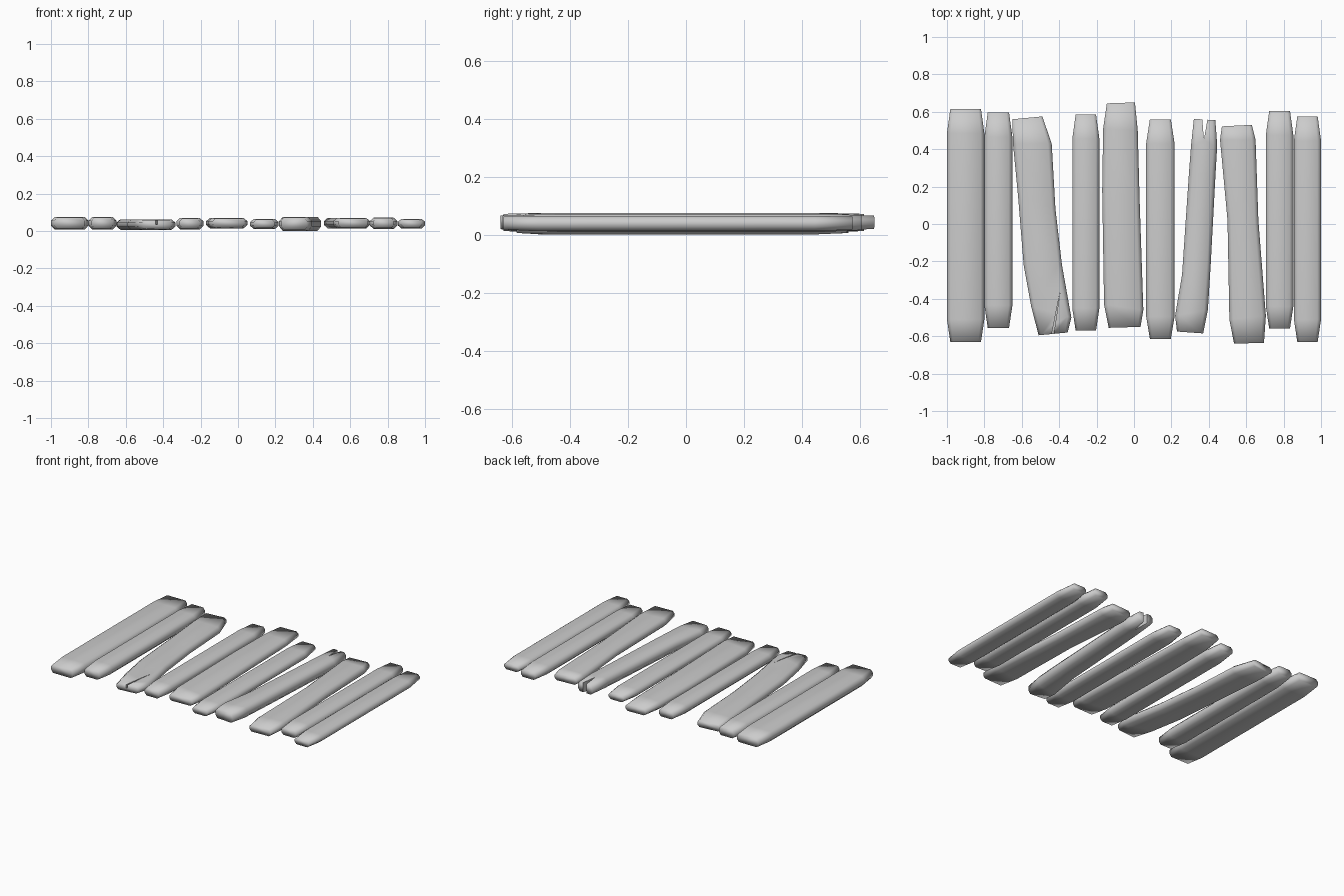
import bpy, bmesh

if "Cube" in bpy.data.objects:
    bpy.data.objects.remove(bpy.data.objects["Cube"])


def plank(name, z0, z1, stations):
    """Loft a chamfered section through (left x, left y, right x, right y) stations."""
    bm = bmesh.new()
    rings = []
    last = len(stations) - 1
    for i, (xl, yl, xr, yr) in enumerate(stations):
        end = i in (0, last)
        pinch = 0.006 if end else 0.0
        b, t = z0 + pinch, z1 - pinch * 0.5
        h = t - b
        u = (0.014 if end else 0.02) / (xr - xl)
        section = [(u, b), (1 - u, b), (1, b + h * 0.32), (1, b + h * 0.7),
                   (1 - u, t), (u, t), (0, b + h * 0.7), (0, b + h * 0.32)]
        rings.append([bm.verts.new((xl + (xr - xl) * s, yl + (yr - yl) * s, z))
                      for s, z in section])
    for a, b in zip(rings, rings[1:]):
        for k in range(8):
            n = (k + 1) % 8
            bm.faces.new((a[k], a[n], b[n], b[k]))
    bm.faces.new(rings[0])
    bm.faces.new(rings[-1])
    bmesh.ops.recalc_face_normals(bm, faces=bm.faces)
    for f in bm.faces:
        f.smooth = True
    me = bpy.data.meshes.new(name)
    bm.to_mesh(me)
    bm.free()
    ob = bpy.data.objects.new(name, me)
    bpy.context.collection.objects.link(ob)
    return ob


def straight(xl, xr, y0, y1, inset=0.018):
    """Stations for a straight board with narrowed ends."""
    return [(xl + inset, y0, xr - inset, y0), (xl, y0 + 0.12, xr, y0 + 0.12),
            (xl, y1 - 0.13, xr, y1 - 0.13), (xl + inset, y1, xr - inset, y1)]


def split(ob, outline, z0, z1):
    """Cut a wedge-shaped crack out of a board."""
    bm = bmesh.new()
    lo = [bm.verts.new((x, y, z0)) for x, y in outline]
    hi = [bm.verts.new((x, y, z1)) for x, y in outline]
    bm.faces.new(lo)
    bm.faces.new(hi)
    n = len(outline)
    for i in range(n):
        j = (i + 1) % n
        bm.faces.new((lo[i], lo[j], hi[j], hi[i]))
    bmesh.ops.recalc_face_normals(bm, faces=bm.faces)
    me = bpy.data.meshes.new("crack_cutter")
    bm.to_mesh(me)
    bm.free()
    cutter = bpy.data.objects.new("crack_cutter", me)
    bpy.context.collection.objects.link(cutter)
    cutter.hide_render = True
    cutter.hide_set(True)
    mod = ob.modifiers.new("crack", 'BOOLEAN')
    mod.operation = 'DIFFERENCE'
    mod.solver = 'EXACT'
    mod.object = cutter


# Straight boards
plank("board_01", 0.007, 0.075, straight(-1.0, -0.80, -0.63, 0.615))
plank("board_02", 0.007, 0.075, straight(-0.80, -0.65, -0.555, 0.595))
plank("board_04", 0.008, 0.07, straight(-0.33, -0.185, -0.57, 0.585))
plank("board_06", 0.01, 0.064, straight(0.065, 0.217, -0.615, 0.56, 0.02))
plank("board_09", 0.01, 0.071, straight(0.705, 0.852, -0.56, 0.605))
plank("board_10", 0.012, 0.065, straight(0.855, 1.0, -0.63, 0.575))

# Slanted and bent boards
b3 = plank("board_03", 0.006, 0.061, [
    (-0.51, -0.595, -0.355, -0.58), (-0.55, -0.44, -0.335, -0.50),
    (-0.59, -0.22, -0.385, -0.22), (-0.62, 0.15, -0.42, 0.08),
    (-0.647, 0.43, -0.44, 0.43), (-0.65, 0.56, -0.49, 0.575)])
plank("board_05", 0.014, 0.069, [
    (-0.135, -0.555, 0.035, -0.55), (-0.16, -0.43, 0.05, -0.46),
    (-0.17, 0.18, 0.03, 0.13), (-0.165, 0.51, 0.02, 0.50),
    (-0.145, 0.645, 0.005, 0.65)])
b7 = plank("board_07", 0.0, 0.075, [
    (0.23, -0.575, 0.37, -0.585), (0.22, -0.49, 0.395, -0.46),
    (0.257, -0.27, 0.41, -0.22), (0.295, 0.29, 0.435, 0.25),
    (0.305, 0.42, 0.445, 0.42), (0.32, 0.562, 0.435, 0.555)])
plank("board_08", 0.013, 0.07, [
    (0.535, -0.64, 0.695, -0.635), (0.51, -0.51, 0.705, -0.49),
    (0.50, 0.02, 0.665, 0.02), (0.46, 0.45, 0.65, 0.45),
    (0.47, 0.522, 0.63, 0.53)])

# Split ends
split(b7, [(0.36, 0.62), (0.374, 0.45), (0.403, 0.62)], -0.05, 0.15)
split(b3, [(-0.446, -0.62), (-0.434, -0.62), (-0.395, -0.36)], 0.035, 0.1)
